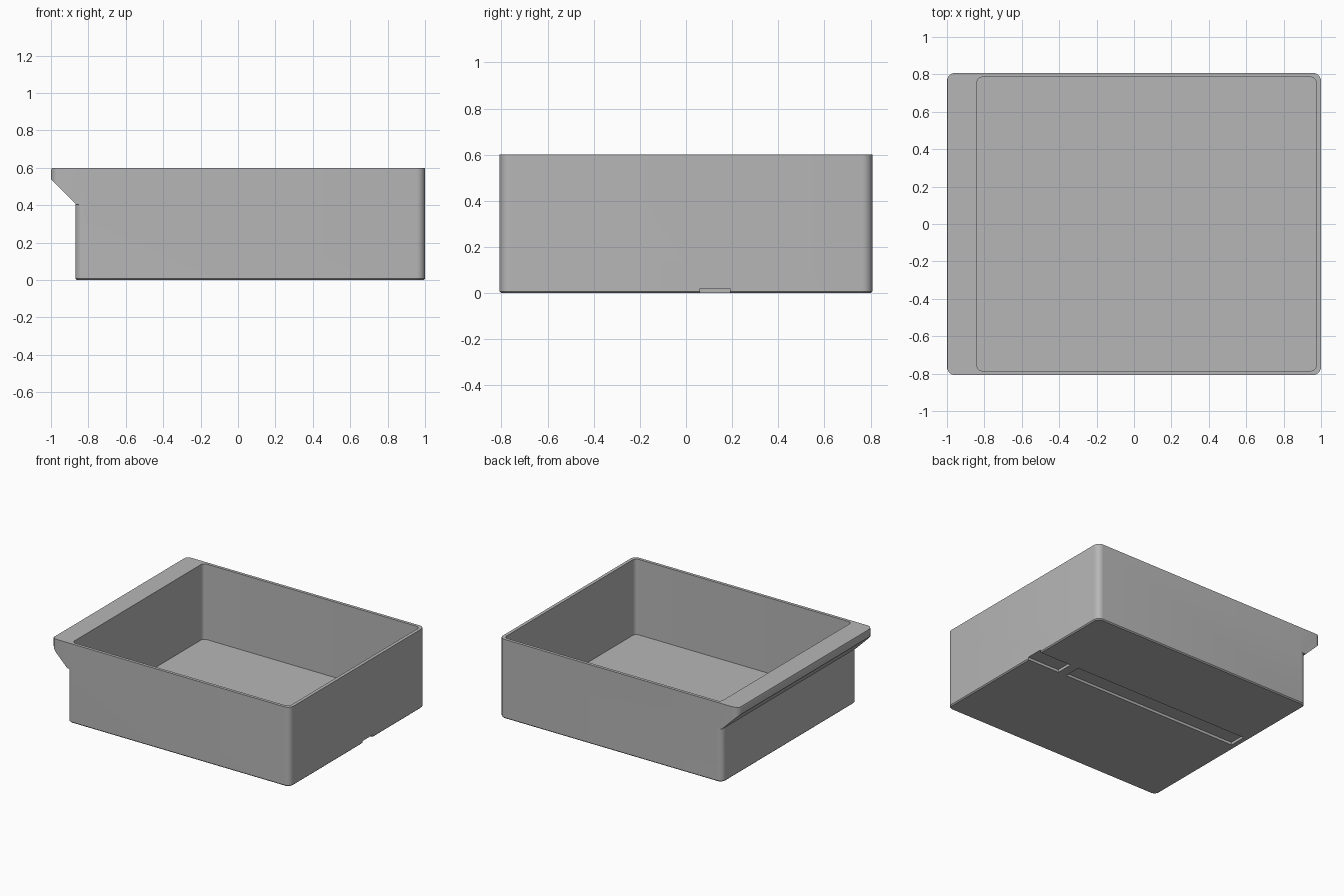
import bpy
import bmesh
from math import cos, sin, pi, radians

cube = bpy.data.objects.get("Cube")
if cube:
    bpy.data.objects.remove(cube, do_unlink=True)

GREY = (0.47, 0.47, 0.47, 1)
plastic = bpy.data.materials.new("grey plastic")
plastic.use_nodes = True
plastic.diffuse_color = GREY
plastic.node_tree.nodes["Principled BSDF"].inputs["Base Color"].default_value = GREY

TOP, HALF_DEPTH, BODY_X, FLOOR = 0.6, 0.808, -0.87, 0.028


def rounded_rect(x0, x1, y0, y1, r, steps=8):
    """Outline of a rectangle with round corners, counter-clockwise."""
    corners = [(x1 - r, y1 - r), (x0 + r, y1 - r), (x0 + r, y0 + r), (x1 - r, y0 + r)]
    return [(cx + r * cos(a), cy + r * sin(a))
            for q, (cx, cy) in enumerate(corners)
            for a in [(q + k / steps) * pi / 2 for k in range(steps + 1)]]


def loft(name, rings):
    """Solid through equal-length rings of 3D points, capped at both ends."""
    bm = bmesh.new()
    loops = [[bm.verts.new(p) for p in ring] for ring in rings]
    n = len(loops[0])
    for a, b in zip(loops, loops[1:]):
        for i in range(n):
            j = (i + 1) % n
            bm.faces.new((a[i], a[j], b[j], b[i]))
    bm.faces.new(loops[0][::-1])
    bm.faces.new(loops[-1])
    bmesh.ops.recalc_face_normals(bm, faces=bm.faces)
    mesh = bpy.data.meshes.new(name)
    bm.to_mesh(mesh)
    bm.free()
    mesh.materials.append(plastic)
    obj = bpy.data.objects.new(name, mesh)
    bpy.context.collection.objects.link(obj)
    return obj


def block(name, x0, x1, y0, y1, r, z0, z1, chamfer=0.0):
    """Upright rounded block, optionally chamfered at the bottom edge."""
    full = rounded_rect(x0, x1, y0, y1, r)
    rings = [[(x, y, z0 + chamfer) for x, y in full], [(x, y, z1) for x, y in full]]
    if chamfer:
        c = chamfer
        small = rounded_rect(x0 + c, x1 - c, y0 + c, y1 - c, r - c)
        rings.insert(0, [(x, y, z0) for x, y in small])
    return loft(name, rings)


def combine(target, tool, operation):
    """Apply a boolean and discard the tool."""
    mod = target.modifiers.new(operation.lower(), 'BOOLEAN')
    mod.operation, mod.object, mod.solver = operation, tool, 'EXACT'
    bpy.context.view_layer.objects.active = target
    bpy.ops.object.modifier_apply(modifier=mod.name)
    bpy.data.objects.remove(tool, do_unlink=True)


# Solid body with rounded uprights and a fine chamfer underneath
drawer = block("drawer_tray", BODY_X, 1, -HALF_DEPTH, HALF_DEPTH, 0.045, 0, TOP, 0.008)

# Full-width sloped grip, trimmed to rounded ends
profile = [(-0.82, TOP), (-0.988, TOP), (-0.9965, 0.5965), (-1, 0.588),
           (-1, 0.54), (-0.865, 0.405), (-0.82, 0.405)]
grip = loft("grip", [[(x, y, z) for x, z in profile] for y in (-0.9, 0.9)])
trim = block("grip_trim", -1, 1, -HALF_DEPTH, HALF_DEPTH, 0.045, 0.3, 0.7)
combine(grip, trim, 'INTERSECT')
combine(drawer, grip, 'UNION')

# Open interior
cavity = block("cavity", -0.84, 0.975, -0.785, 0.785, 0.03, FLOOR, 0.8)
combine(drawer, cavity, 'DIFFERENCE')

# Guide channel underneath: short open end, stop rib, long run
for x0, x1 in ((0.73, 1.1), (-0.825, 0.66)):
    channel = block("channel", x0, x1, 0.06, 0.19, 0.0005, -0.1, 0.02)
    combine(drawer, channel, 'DIFFERENCE')

# Smooth round corners, sharp edges elsewhere
bpy.ops.object.select_all(action='DESELECT')
drawer.select_set(True)
bpy.context.view_layer.objects.active = drawer
bpy.ops.object.shade_smooth_by_angle(angle=radians(30))
